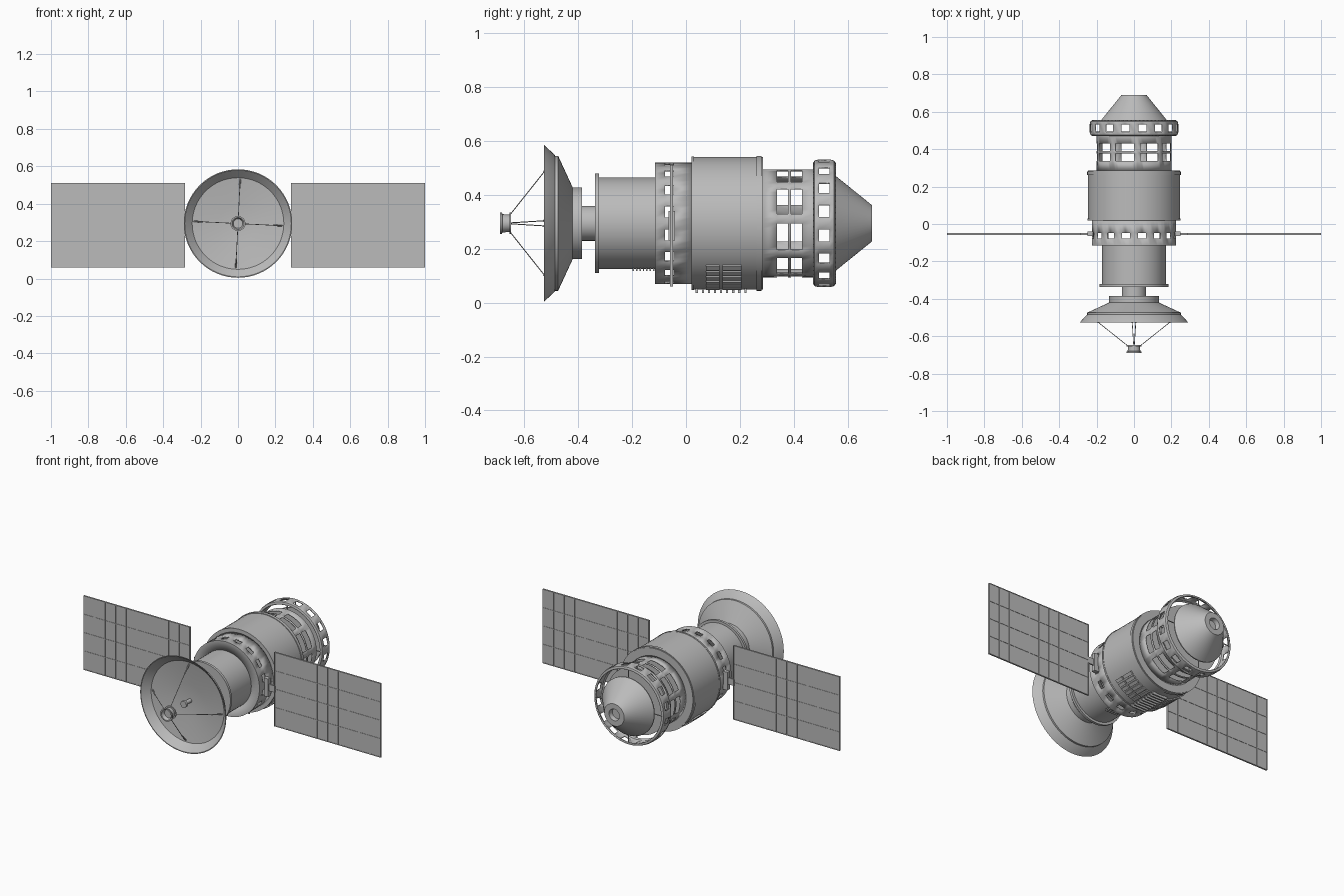
import bpy, bmesh, math
from mathutils import Matrix, Vector

if "Cube" in bpy.data.objects:
    bpy.data.objects.remove(bpy.data.objects["Cube"], do_unlink=True)

AXIS = 0.294  # height of the long axis

grey = bpy.data.materials.new("hull grey")
grey.use_nodes = True
grey.diffuse_color = (0.5, 0.5, 0.5, 1)
grey.node_tree.nodes["Principled BSDF"].inputs["Base Color"].default_value = (0.5, 0.5, 0.5, 1)


def finish(name, bm, smooth=True, shell=0):
    bmesh.ops.remove_doubles(bm, verts=bm.verts, dist=1e-5)
    bmesh.ops.recalc_face_normals(bm, faces=bm.faces)
    mesh = bpy.data.meshes.new(name)
    bm.to_mesh(mesh)
    bm.free()
    mesh.materials.append(grey)
    ob = bpy.data.objects.new(name, mesh)
    ob.location.z = AXIS
    bpy.context.collection.objects.link(ob)
    if shell:
        mod = ob.modifiers.new("thickness", "SOLIDIFY")
        mod.thickness = shell
        mod.offset = -1
    if smooth:
        bpy.ops.object.select_all(action="DESELECT")
        ob.select_set(True)
        bpy.context.view_layer.objects.active = ob
        bpy.ops.object.shade_smooth_by_angle(angle=math.radians(25))
    return ob


def lathe(name, profile, seg=64, hole=None, shell=0):
    """Spin (y, radius) points round the long axis; hole(row, column) leaves faces out."""
    bm = bmesh.new()
    rings = []
    for y, r in profile:
        if r == 0:
            rings.append([bm.verts.new((0, y, 0))] * seg)
        else:
            turn = [2 * math.pi * j / seg for j in range(seg)]
            rings.append([bm.verts.new((r * math.cos(a), y, r * math.sin(a))) for a in turn])
    for i in range(len(rings) - 1):
        for j in range(seg):
            if hole and hole(i, j):
                continue
            k = (j + 1) % seg
            quad = (rings[i][j], rings[i][k], rings[i + 1][k], rings[i + 1][j])
            bm.faces.new(list(dict.fromkeys(quad)))
    return finish(name, bm, shell=shell)


def add_box(bm, centre, size, angle=0):
    """Box placed in the axis frame, then turned round the long axis."""
    m = (Matrix.Rotation(-angle, 4, "Y") @ Matrix.Translation(centre)
         @ Matrix.Diagonal((*size, 1)))
    bmesh.ops.create_cube(bm, size=1, matrix=m)


def add_rod(bm, a, b, radius):
    a, b = Vector(a), Vector(b)
    d = b - a
    m = Matrix.Translation((a + b) / 2) @ d.to_track_quat("Z", "Y").to_matrix().to_4x4()
    bmesh.ops.create_cone(bm, cap_ends=True, segments=8, radius1=radius,
                          radius2=radius, depth=d.length, matrix=m)


def around(angle, r, y):
    return (r * math.cos(angle), y, r * math.sin(angle))


# Dish antenna with its back housing
lathe("dish", [(-0.46, 0), (-0.465, 0.1), (-0.485, 0.245), (-0.526, 0.285),
               (-0.526, 0.29), (-0.488, 0.255), (-0.485, 0.25), (-0.474, 0.25),
               (-0.42, 0.133), (-0.385, 0.133), (-0.385, 0)])
lathe("dish_neck", [(-0.386, 0), (-0.386, 0.065), (-0.335, 0.065), (-0.335, 0)], 32)

# Feed horn, its cup and the four stays
lathe("feed_horn", [(-0.67, 0), (-0.67, 0.025), (-0.69, 0.032), (-0.69, 0.04), (-0.683, 0.04),
                    (-0.68, 0.034), (-0.655, 0.032), (-0.655, 0.04), (-0.648, 0.04), (-0.648, 0)], 24)
lathe("feed_nub", [(-0.46, 0.012), (-0.51, 0.012), (-0.51, 0.02), (-0.525, 0.02), (-0.525, 0)], 16)
bm = bmesh.new()
for i in range(4):
    a = i * math.pi / 2 - 0.05
    foot, mid, top = around(a, 0.235, -0.485), around(a, 0.19, -0.527), around(a, 0.035, -0.65)
    add_rod(bm, foot, mid, 0.004)
    add_rod(bm, mid, top, 0.0018)
finish("dish_stays", bm)

# Front equipment barrel
lathe("front_barrel", [(-0.337, 0), (-0.337, 0.185), (-0.322, 0.185), (-0.322, 0.17),
                       (-0.115, 0.17), (-0.115, 0)])

# Collar with a row of sixteen slots
lathe("slotted_collar", [(-0.115, 0.165), (-0.115, 0.225), (-0.077, 0.225), (-0.047, 0.225),
                         (0.02, 0.225)],
      hole=lambda i, j: i == 2 and j % 4 in (1, 2), shell=0.008)

# Wide main barrel with end rims
lathe("main_barrel", [(0.02, 0), (0.02, 0.248), (0.03, 0.248), (0.03, 0.246), (0.262, 0.246),
                      (0.262, 0.25), (0.28, 0.25), (0.28, 0.246), (0.285, 0.246), (0.285, 0)])

# Rear barrel with two rows of nine windows
lathe("rear_barrel", [(0.285, 0.2), (0.338, 0.2), (0.378, 0.2), (0.39, 0.2), (0.43, 0.2),
                      (0.47, 0.2), (0.47, 0)], 72,
      hole=lambda i, j: i in (1, 3) and j % 8 >= 2, shell=0.005)

# Open cage ring and the tail cone
lathe("cage_ring", [(0.47, 0.222), (0.477, 0.233), (0.492, 0.237), (0.533, 0.237),
                    (0.549, 0.233), (0.556, 0.222)],
      hole=lambda i, j: i == 2 and j % 4 in (1, 2), shell=0.007)
lathe("tail_cone", [(0.55, 0), (0.55, 0.175), (0.556, 0.175), (0.69, 0.067), (0.69, 0.035),
                    (0.665, 0.03), (0.665, 0)])
bm = bmesh.new()
for i in range(4):
    a = i * math.pi / 2
    add_rod(bm, around(a, 0.165, 0.5525), around(a, 0.225, 0.5525), 0.003)
    add_rod(bm, around(a, 0.19, 0.473), around(a, 0.222, 0.473), 0.003)
finish("cage_spokes", bm)

# Louvre patches low on both flanks
bm = bmesh.new()
for side in (-1, 1):
    for y, width in ((0.1, 0.05), (0.17, 0.07)):
        for k in range(6):
            a = -math.pi / 2 + side * math.radians(16 + 6.5 * k)
            add_box(bm, (0.248, y, 0), (0.012, width, 0.02), a)
finish("louvres", bm, smooth=False)

# Cooling fins under the main and front barrels
bm = bmesh.new()
for k in range(9):
    add_box(bm, (0.25, 0.04 + 0.0225 * k, 0), (0.018, 0.008, 0.1), -math.pi / 2)
for k in range(7):
    add_box(bm, (0.168, -0.195 + 0.0125 * k, 0), (0.018, 0.005, 0.08), -math.pi / 2)
finish("belly_fins", bm, smooth=False)

# Solar wings: panel, thin dividing ribs, arm and mount
PY, PZ = -0.053, -0.009
for side, label in ((1, "left"), (-1, "right")):
    bm = bmesh.new()
    add_box(bm, (side * 0.642, PY, PZ), (0.716, 0.006, 0.45))
    for z in (-0.223, -0.1115, 0, 0.1115, 0.223):
        add_box(bm, (side * 0.642, PY, PZ + z), (0.716, 0.010, 0.004))
    for k in range(11):
        add_box(bm, (side * (0.286 + 0.0712 * k), PY, PZ), (0.004, 0.011, 0.45))
    finish(label + "_solar_panel", bm, smooth=False)
    bm = bmesh.new()
    add_box(bm, (side * 0.234, PY, PZ), (0.03, 0.024, 0.11))
    add_box(bm, (side * 0.265, PY, PZ), (0.05, 0.009, 0.04))
    finish(label + "_wing_mount", bm, smooth=False)
